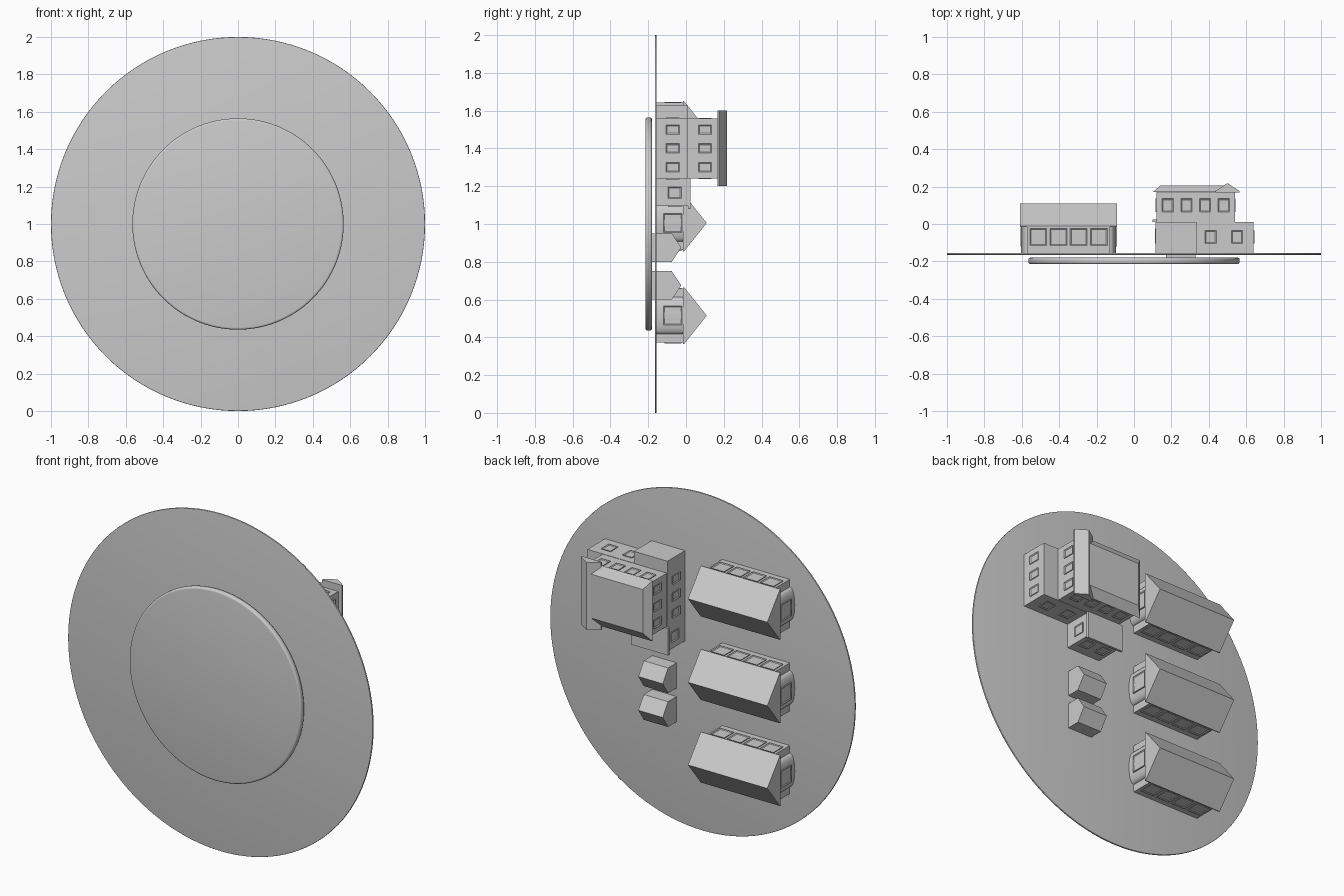
import bpy, bmesh, math
from mathutils import Matrix, Vector

if "Cube" in bpy.data.objects:
    bpy.data.objects.remove(bpy.data.objects["Cube"])

grey = bpy.data.materials.new("plain_grey")
grey.diffuse_color = (0.6, 0.6, 0.6, 1)
grey.use_nodes = True
grey.node_tree.nodes["Principled BSDF"].inputs["Base Color"].default_value = grey.diffuse_color


def finish(name, bm, smooth=False):
    bmesh.ops.recalc_face_normals(bm, faces=bm.faces)
    me = bpy.data.meshes.new(name)
    bm.to_mesh(me)
    bm.free()
    ob = bpy.data.objects.new(name, me)
    bpy.context.collection.objects.link(ob)
    me.materials.append(grey)
    if smooth:
        bpy.ops.object.select_all(action='DESELECT')
        ob.select_set(True)
        bpy.context.view_layer.objects.active = ob
        bpy.ops.object.shade_smooth_by_angle(angle=math.radians(35))
    return ob


def add_box(bm, lo, hi):
    lo, hi = Vector(lo), Vector(hi)
    m = Matrix.Translation((lo + hi) / 2) @ Matrix.Diagonal((*(hi - lo), 1))
    return bmesh.ops.create_cube(bm, size=1, matrix=m)["verts"]


def box(name, lo, hi):
    bm = bmesh.new()
    add_box(bm, lo, hi)
    return finish(name, bm)


def prism(name, pts, vec, smooth=False):
    """Extrude a closed outline along a vector."""
    bm = bmesh.new()
    f = bm.faces.new([bm.verts.new(p) for p in pts])
    r = bmesh.ops.extrude_face_region(bm, geom=[f])
    moved = [v for v in r["geom"] if isinstance(v, bmesh.types.BMVert)]
    bmesh.ops.translate(bm, verts=moved, vec=vec)
    return finish(name, bm, smooth)


def windows(name, centres, normal, w, h):
    """Thin framed plates with a sunken pane; h is measured along y."""
    n = Vector(normal)
    half = Vector((0.004 if n.x else w / 2, h / 2, 0.004 if n.z else w / 2))
    bm = bmesh.new()
    for c in centres:
        c = Vector(c)
        verts = add_box(bm, c - half, c + half)
        faces = {f for v in verts for f in v.link_faces}
        for f in faces:
            f.normal_update()
        outer = [f for f in faces if f.normal.dot(n) > 0.9]
        bmesh.ops.inset_region(bm, faces=outer, thickness=0.008, depth=-0.004)
    return finish(name, bm)


def disc(name, radius, y0, y1, bevel):
    """Lathed disc facing -y with rounded rims."""
    bm = bmesh.new()
    m = Matrix.Translation((0, (y0 + y1) / 2, 1)) @ Matrix.Rotation(math.pi / 2, 4, 'X')
    bmesh.ops.create_cone(bm, cap_ends=True, segments=128, radius1=radius,
                          radius2=radius, depth=y1 - y0, matrix=m)
    if bevel:
        rims = [e for e in bm.edges if any(len(f.verts) > 4 for f in e.link_faces)]
        bmesh.ops.bevel(bm, geom=rims, offset=bevel, segments=4, profile=0.5,
                        affect='EDGES')
    return finish(name, bm, True)


def gable(name, x0, x1, zc, half, base, eave, ridge):
    pts = [(x0, base, zc - half), (x0, eave, zc - half), (x0, ridge, zc),
           (x0, eave, zc + half), (x0, base, zc + half)]
    return prism(name, pts, (x1 - x0, 0, 0))


# base discs
disc("base_disc", 1.0, -0.165, -0.155, 0.003)
disc("lower_disc", 0.565, -0.215, -0.18, 0.012)

G = -0.16  # ground level of the buildings

# three long halls
for i, zc in enumerate((1.5, 1.005, 0.515)):
    box(f"hall_walls_{i}", (-0.572, G, zc - 0.143), (-0.128, -0.008, zc + 0.143))
    gable(f"hall_roof_{i}", -0.61, -0.09, zc, 0.15, -0.015, -0.01, 0.11)
    for s in (-1, 1):
        # side windows
        xs = [-0.35 + 0.108 * (k - 1.5) for k in range(4)]
        windows(f"hall_windows_{i}_{s}", [(x, -0.07, zc + s * 0.143) for x in xs],
                (0, 0, s), 0.09, 0.09)
        # rounded end bay
        xb = -0.35 + s * 0.21
        arc = [(xb + s * 0.045 * abs(math.sin(a)) ** 0.6, G, zc + 0.1 * math.cos(a))
               for a in (math.pi * k / 16 for k in range(17))]
        prism(f"hall_bay_{i}_{s}", arc, (0, 0.148, 0), True)
        windows(f"bay_window_{i}_{s}", [(-0.35 + s * 0.254, -0.07, zc)],
                (s, 0, 0), 0.1, 0.1)

# two small sheds
for i, zc in enumerate((0.875, 0.675)):
    gable(f"shed_{i}", 0.17, 0.33, zc, 0.075, -0.18, -0.075, -0.025)

# main building: wide lower storey, tower and two annexes
box("lower_storey", (0.115, G, 1.24), (0.64, 0.01, 1.56))
box("upper_storey", (0.12, 0.0, 1.242), (0.54, 0.172, 1.558))
box("top_annex", (0.115, G, 1.5), (0.335, 0.01, 1.63))
box("bottom_annex", (0.115, G, 1.095), (0.335, 0.012, 1.28))
box("bottom_annex_roof", (0.10, 0.01, 1.08), (0.34, 0.024, 1.24))

# hipped main roof with flat top
bm = bmesh.new()
verts = add_box(bm, (0.10, 0.17, 1.22), (0.54, 0.205, 1.58))
for v in verts:
    if v.co.y > 0.19:
        v.co.x += 0.04 if v.co.x < 0.3 else -0.04
        v.co.z += 0.05 if v.co.z < 1.4 else -0.05
finish("main_roof", bm)

# cross gable roof on the wing
prism("wing_roof", [(0.435, 0.168, 1.2), (0.565, 0.168, 1.2), (0.565, 0.176, 1.2),
                    (0.5, 0.218, 1.2), (0.435, 0.176, 1.2)], (0, 0, 0.4))

# main building windows
for s in (-1, 1):
    z = 1.4 + s * 0.158
    windows(f"upper_windows_{s}", [(0.18 + 0.1 * k, 0.1, z) for k in range(4)],
            (0, 0, s), 0.06, 0.07)
    windows(f"lower_windows_{s}", [(x, -0.07, 1.4 + s * 0.16) for x in (0.41, 0.55)],
            (0, 0, s), 0.06, 0.07)
    windows(f"upper_end_windows_{s}",
            [(0.33 + s * 0.21, 0.1, 1.3 + 0.1 * k) for k in range(3)],
            (s, 0, 0), 0.05, 0.07)
    windows(f"lower_end_windows_{s}",
            [(0.3775 + s * 0.2625, -0.07, 1.3 + 0.1 * k) for k in range(3)],
            (s, 0, 0), 0.05, 0.07)
    windows(f"annex_end_window_{s}", [(0.225 + s * 0.11, -0.06, 1.165)],
            (s, 0, 0), 0.06, 0.07)
windows("annex_windows", [(x, -0.06, 1.095) for x in (0.17, 0.28)],
        (0, 0, -1), 0.06, 0.07)
